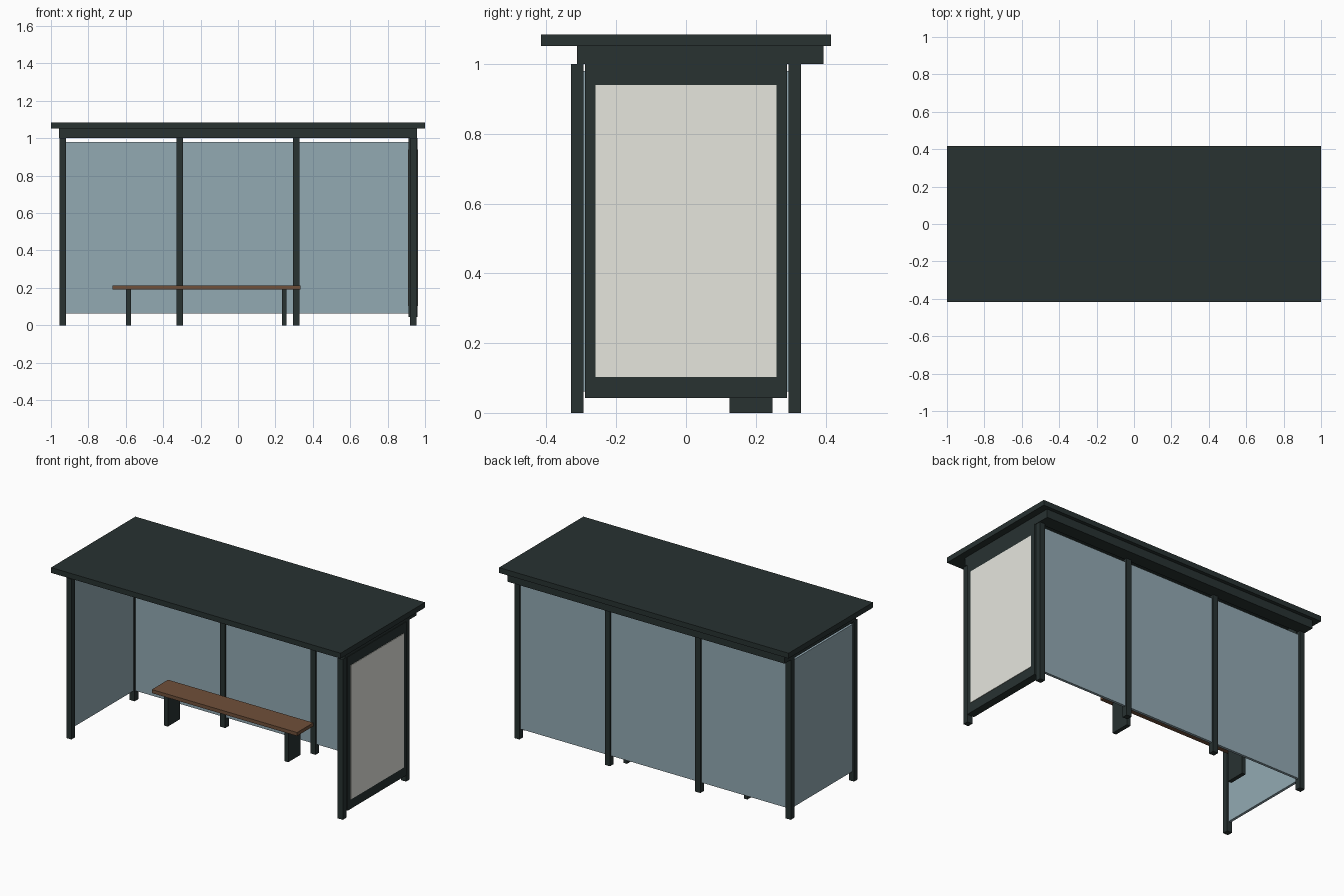
import bpy

if "Cube" in bpy.data.objects:
    bpy.data.objects.remove(bpy.data.objects["Cube"])


def material(name, rgb):
    m = bpy.data.materials.new(name)
    m.diffuse_color = (*rgb, 1.0)
    m.use_nodes = True
    m.node_tree.nodes["Principled BSDF"].inputs["Base Color"].default_value = m.diffuse_color
    return m


METAL = material("dark metal", (0.021, 0.032, 0.031))
GLASS = material("blue grey glass", (0.29, 0.40, 0.45))
CREAM = material("cream poster", (0.79, 0.79, 0.73))
WOOD = material("brown wood", (0.16, 0.08, 0.042))


def box(name, x, y, z, mat):
    """Axis-aligned box from (min, max) ranges."""
    bpy.ops.mesh.primitive_cube_add(size=1)
    ob = bpy.context.object
    ob.name = name
    ob.location = [(a + b) / 2 for a, b in (x, y, z)]
    ob.scale = [b - a for a, b in (x, y, z)]
    bpy.ops.object.transform_apply(location=True, rotation=False, scale=True)
    ob.data.materials.append(mat)
    return ob


def around(c, size):
    return (c - size / 2, c + size / 2)


# Roof slab and the ring of fascia beams under it
box("roof", (-1, 1), (-0.416, 0.416), (1.052, 1.085), METAL)
box("back_beam", (-0.957, 0.957), (0.312, 0.394), (1.0, 1.053), METAL)
box("front_beam", (-0.957, 0.957), (-0.312, -0.27), (1.0, 1.053), METAL)
for s in (-1, 1):
    box("side_beam", around(s * 0.937, 0.04), (-0.27, 0.312), (1.0, 1.053), METAL)

# Posts: four along the back, two at the front corners
POST = 0.035
BACK = 0.312
post_x = (-0.937, -0.312, 0.312, 0.937)
for x in post_x:
    box("back_post", around(x, POST), around(BACK, POST), (0, 1.0), METAL)
for x in (post_x[0], post_x[-1]):
    box("front_post", around(x, POST), around(-BACK, POST), (0, 1.0), METAL)

# Glass panes between the back posts and on the left side
for a, b in zip(post_x, post_x[1:]):
    box("back_glass", (a + POST / 2, b - POST / 2), around(BACK, 0.016), (0.062, 0.98), GLASS)
box("side_glass", around(-0.937, 0.016), (-0.294, 0.294), (0.062, 0.98), GLASS)

# Poster case on the right side, with a thin poster on each face
box("poster_case", (0.912, 0.960), (-0.29, 0.29), (0.043, 1.002), METAL)
box("outer_poster", (0.957, 0.963), (-0.26, 0.26), (0.103, 0.94), CREAM)
box("inner_poster", (0.909, 0.915), (-0.26, 0.26), (0.103, 0.94), CREAM)

# Bench
box("bench_seat", (-0.67, 0.333), (0.107, 0.267), (0.19, 0.212), WOOD)
for x in (-0.585, 0.247):
    box("bench_leg", around(x, 0.025), (0.125, 0.248), (0, 0.191), METAL)
